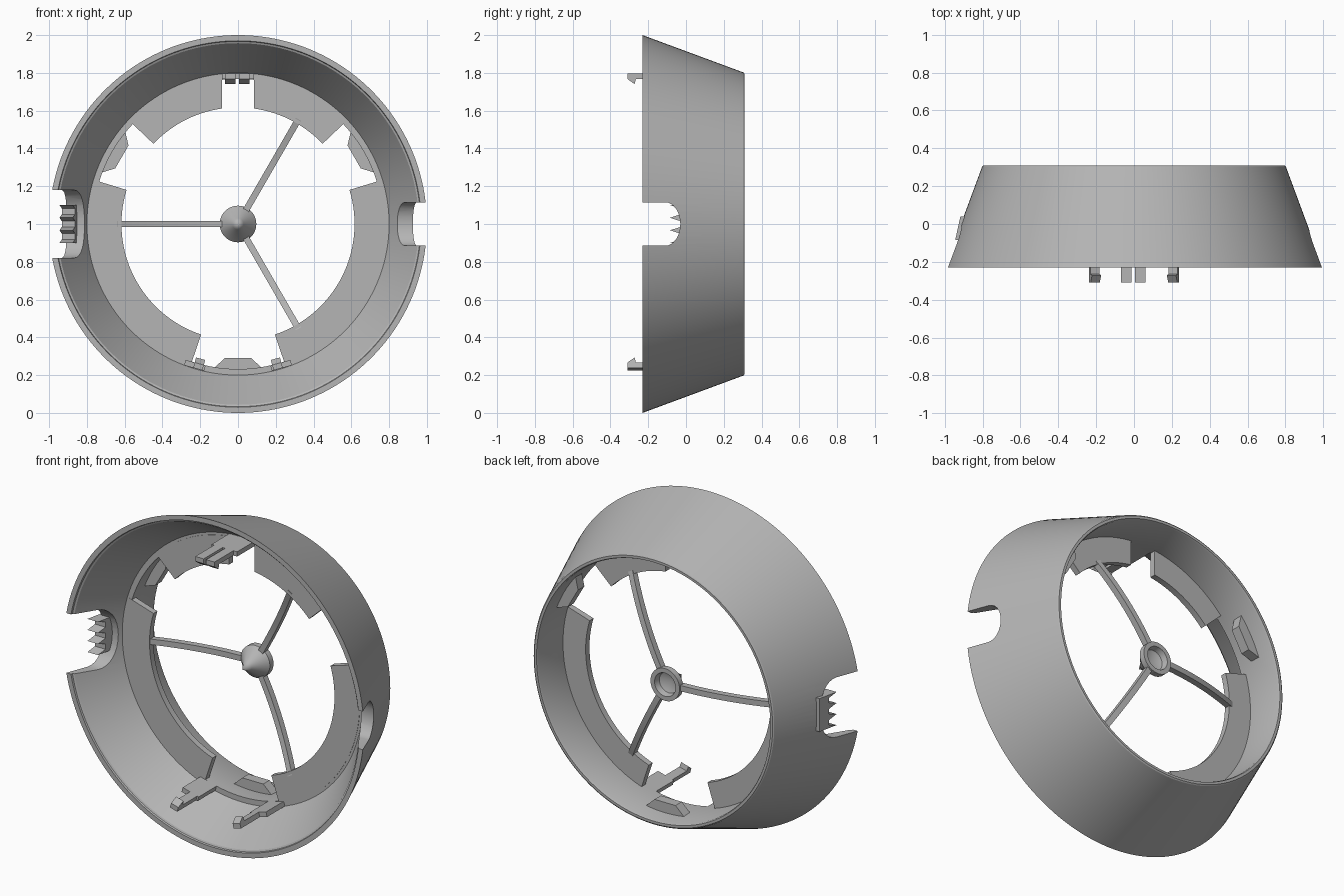
import bpy, bmesh
from math import sin, cos, radians, acos, degrees, pi
from mathutils import Vector

if "Cube" in bpy.data.objects:
    bpy.data.objects.remove(bpy.data.objects["Cube"])

GREY = (0.46, 0.46, 0.46, 1)
mat = bpy.data.materials.new("grey plastic")
mat.use_nodes = True
mat.diffuse_color = GREY
mat.node_tree.nodes["Principled BSDF"].inputs["Base Color"].default_value = GREY


def finish(name, bm, angle=30):
    bmesh.ops.remove_doubles(bm, verts=bm.verts, dist=1e-5)
    bmesh.ops.recalc_face_normals(bm, faces=bm.faces)
    mesh = bpy.data.meshes.new(name)
    bm.to_mesh(mesh)
    bm.free()
    ob = bpy.data.objects.new(name, mesh)
    bpy.context.collection.objects.link(ob)
    mesh.materials.append(mat)
    smooth(ob, angle)
    return ob


def smooth(ob, angle=30):
    bpy.ops.object.select_all(action='DESELECT')
    ob.select_set(True)
    bpy.context.view_layer.objects.active = ob
    bpy.ops.object.shade_smooth_by_angle(angle=radians(angle))


def polar(r, deg, y):
    a = radians(deg)
    return Vector((r * cos(a), y, 1 + r * sin(a)))


def radial_frame(deg):
    """Maps (y, radius, tangential offset) to space at a given angle."""
    a = radians(deg)
    return lambda y, r, t: polar(r, deg, y) + Vector((-sin(a), 0, cos(a))) * t


def prism(name, pts, lo, hi, frame):
    bm = bmesh.new()
    rings = [[bm.verts.new(frame(u, v, w)) for u, v in pts] for w in (lo, hi)]
    bm.faces.new(rings[0])
    bm.faces.new(rings[1])
    n = len(pts)
    for i in range(n):
        j = (i + 1) % n
        bm.faces.new((rings[0][i], rings[0][j], rings[1][j], rings[1][i]))
    return finish(name, bm)


def lathe(name, profile, steps, closed):
    """Revolves (radius, y) points about the horizontal axis."""
    bm = bmesh.new()
    vs = [bm.verts.new((r, y, 1)) for r, y in profile]
    edges = [bm.edges.new(p) for p in zip(vs, vs[1:])]
    if closed:
        edges.append(bm.edges.new((vs[-1], vs[0])))
    bmesh.ops.spin(bm, geom=vs + edges, cent=(0, 0, 1), axis=(0, 1, 0),
                   angle=2 * pi, steps=steps, use_merge=True)
    return finish(name, bm)


# Tapered housing ring with an inner step
housing = lathe("housing", [(1, -.23), (.802, .305), (.795, .31), (.78, .31), (.775, .3),
                            (.768, .075), (.768, .04), (.8, .04), (.957, -.215),
                            (.967, -.22), (.97, -.23)], 160, True)


# Rounded notches in the front edge on both sides
def notch(half, straight, depth, lo, hi):
    arc = [(straight + (depth - straight) * sin(a), 1 + half * cos(a))
           for a in [pi * i / 16 for i in range(17)]]
    pts = [(-.4, 1 + half)] + arc + [(-.4, 1 - half)]
    cutter = prism("notch_cutter", pts, lo, hi, lambda y, z, x: Vector((x, y, z)))
    mod = housing.modifiers.new("notch", 'BOOLEAN')
    mod.operation = 'DIFFERENCE'
    mod.solver = 'EXACT'
    mod.object = cutter
    bpy.context.view_layer.objects.active = housing
    bpy.ops.object.modifier_apply(modifier=mod.name)
    bpy.data.objects.remove(cutter)


notch(.115, -.11, -.03, .7, 1.2)
notch(.18, -.1, .02, -1.2, -.7)
smooth(housing)

# Toothed grip inside the larger notch
teeth = [(.04, .9), (.04, 1.1)]
for i in range(3):
    z = 1.1 - i * .2 / 3
    teeth += [(-.085, z), (-.03, z - .018), (-.03, z - .049)]
teeth.append((-.085, .9))
prism("toothed_grip", teeth, 0, 1,
      lambda y, z, t: Vector((-.945 + .07 * t + .22 * (y + .085), y, z)))


# Flat inner flange segments
def flange(name, a0, a1, b0, b1):
    """a = end angles at the inner radius, b = at the outer radius."""
    n = 32
    pts = [(.617, a0 + (a1 - a0) * i / n) for i in range(n + 1)]
    pts += [(.785, b1 + (b0 - b1) * i / n) for i in range(n + 1)]
    prism(name, pts, .038, .075, lambda r, a, y: polar(r, a, y))


top_in, top_out = degrees(acos(.085 / .617)), degrees(acos(.085 / .785))
flange("flange_lower_left", -71.5, 17, -71.5, 17)
flange("flange_lower_right", 163, 251.5, 163, 251.5)
flange("flange_upper_left", 43.5, top_in, 43.5, top_out)
flange("flange_upper_right", 180 - top_in, 136.5, 180 - top_out, 136.5)

# Bevelled stops on the rear inner wall
for deg in (30, 150, 270):
    f = radial_frame(deg)
    prism("wall_stop", [(-.14, .775), (-.07, .71), (.07, .71), (.14, .775)],
          .14, .2, lambda t, r, y, f=f: f(y, r, t))


# Snap clips: broad root, narrow prongs, inward hooks
def clip(deg, root_lo, root_hi, prongs):
    f = radial_frame(deg)
    prism("clip_root", [(-.13, .768), (-.13, .797), (.075, .797), (.075, .768)],
          root_lo, root_hi, f)
    for lo, hi in prongs:
        prism("clip_prong", [(-.1, .768), (-.1, .797), (-.31, .797), (-.31, .768),
                             (-.272, .74), (-.265, .768)], lo, hi, f)


clip(90, -.085, .085, [(-.06, -.005), (.012, .068)])
clip(254.5, -.075, .035, [(-.025, .025)])
clip(285.5, -.035, .075, [(-.025, .025)])

# Hub with a forward cone and a rear dish
lathe("hub", [(0, .04), (.03, .09), (.097, .165), (.097, .2), (.07, .2), (.062, .165),
              (0, .14)], 48, False)

# Three arched spokes
for deg in (60, 180, 300):
    f = radial_frame(deg)
    radii = [.08 + .56 * i / 16 for i in range(17)]
    arch = [(.155 - .115 * (r / .63) ** 2, r) for r in radii]
    back = [(y + .038, r) for y, r in reversed(arch)]
    prism("spoke", arch + back, -.017, .017, f)
